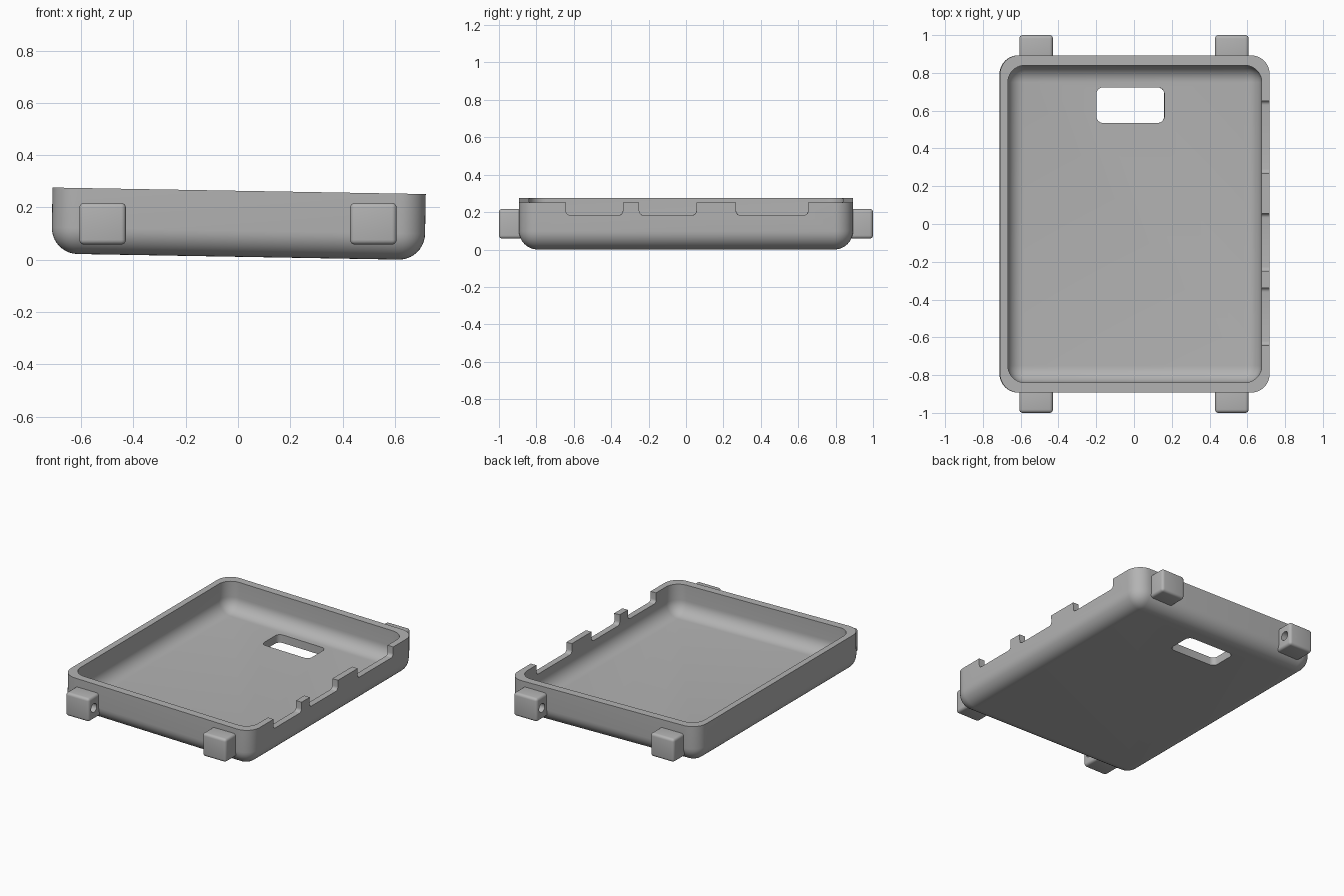
import bpy, bmesh, math
from mathutils import Vector, Matrix

if "Cube" in bpy.data.objects:
    bpy.data.objects.remove(bpy.data.objects["Cube"])

grey = bpy.data.materials.new("plain grey")
grey.use_nodes = True
COLOUR = (0.45, 0.45, 0.45, 1)
grey.diffuse_color = COLOUR
grey.node_tree.nodes["Principled BSDF"].inputs["Base Color"].default_value = COLOUR


def make_object(name, bm):
    mesh = bpy.data.meshes.new(name)
    bm.to_mesh(mesh)
    bm.free()
    mesh.materials.append(grey)
    obj = bpy.data.objects.new(name, mesh)
    bpy.context.collection.objects.link(obj)
    return obj


def rounded_box(name, low, high, radius, segments, rounded):
    """Box between two corners; edges passing rounded(middle, direction) get a fillet."""
    low, high = Vector(low), Vector(high)
    centre, size = (low + high) / 2, high - low
    bm = bmesh.new()
    bmesh.ops.create_cube(bm, size=1)
    edges = [e for e in bm.edges if rounded((e.verts[0].co + e.verts[1].co) / 2,
                                            e.verts[1].co - e.verts[0].co)]
    bmesh.ops.transform(bm, matrix=Matrix.Translation(centre) @ Matrix.Diagonal((*size, 1)),
                        verts=bm.verts)
    bmesh.ops.bevel(bm, geom=edges, offset=radius, offset_type='OFFSET',
                    segments=segments, profile=0.5, affect='EDGES')
    return make_object(name, bm)


def upright(mid, d): return abs(d.z) > 0.5
def upright_or_bottom(mid, d): return abs(d.z) > 0.5 or mid.z < -0.4
def bottom_across(mid, d): return abs(d.x) > 0.5 and mid.z < -0.4
def every(mid, d): return True


def carve(obj, cutters):
    for cutter in cutters:
        cutter.hide_render = True
        mod = obj.modifiers.new("cut", 'BOOLEAN')
        mod.operation, mod.solver, mod.object = 'DIFFERENCE', 'EXACT', cutter
    graph = bpy.context.evaluated_depsgraph_get()
    mesh = bpy.data.meshes.new_from_object(obj.evaluated_get(graph))
    obj.modifiers.clear()
    obj.data = mesh
    for cutter in cutters:
        bpy.data.objects.remove(cutter)


def smooth(obj):
    bpy.ops.object.select_all(action='DESELECT')
    obj.select_set(True)
    bpy.context.view_layer.objects.active = obj
    bpy.ops.object.shade_smooth_by_angle(angle=math.radians(30))


# Tray shell with its cavity, floor window and side notches
HEIGHT = 0.2525
tray = rounded_box("tray", (-0.714, -0.893, 0), (0.714, 0.893, HEIGHT),
                   0.1, 10, upright_or_bottom)
cutters = [
    rounded_box("cavity_cutter", (-0.672, -0.84, 0.055), (0.672, 0.84, 0.5),
                0.09, 10, upright_or_bottom),
    rounded_box("window_cutter", (-0.2, 0.535, -0.1), (0.16, 0.723, 0.2),
                0.035, 6, upright),
]
for start, end in ((-0.642, -0.338), (-0.25, 0.055), (0.268, 0.652)):
    cutters.append(rounded_box("notch_cutter", (0.657, start, 0.185), (0.8, end, 0.5),
                               0.022, 5, bottom_across))
carve(tray, cutters)
tray.rotation_euler.y = math.radians(1)   # slight lean toward the notched side
tray.location.z = 0.011
smooth(tray)

# Four lugs on the end walls, each with a blind pin hole on its inner side
for end, y_sign in (("front", -1), ("back", 1)):
    for side, x_sign in (("right", -1), ("left", 1)):
        x, y = 0.518 * x_sign, 0.928 * y_sign
        lug = rounded_box(f"{end}_{side}_lug", (x - 0.089, y - 0.072, 0.058),
                          (x + 0.089, y + 0.072, 0.217), 0.018, 4, every)
        bm = bmesh.new()
        bmesh.ops.create_cone(bm, cap_ends=True, segments=24, radius1=0.03, radius2=0.03,
                              depth=0.24,
                              matrix=Matrix.Translation((x - 0.08 * x_sign, 0.945 * y_sign, 0.137))
                              @ Matrix.Rotation(math.pi / 2, 4, 'Y'))
        carve(lug, [make_object("pin_hole_cutter", bm)])
        smooth(lug)
